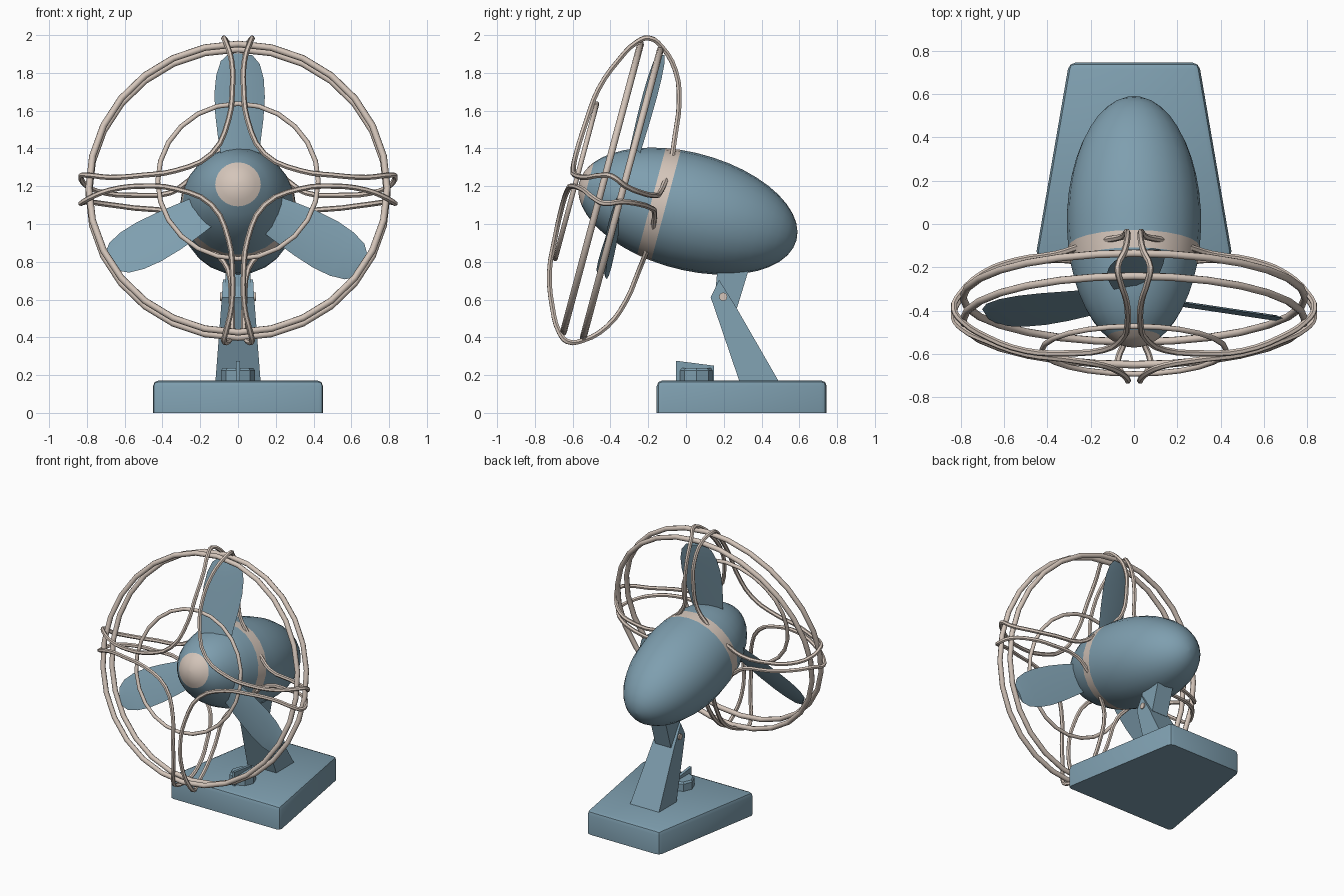
import bpy, bmesh, math
from mathutils import Matrix, Vector

if "Cube" in bpy.data.objects:
    bpy.data.objects.remove(bpy.data.objects["Cube"])


def material(name, rgb):
    m = bpy.data.materials.new(name)
    m.diffuse_color = (*rgb, 1)
    m.use_nodes = True
    m.node_tree.nodes["Principled BSDF"].inputs["Base Color"].default_value = m.diffuse_color
    return m


BLUE = material("dusty_blue", (0.21, 0.345, 0.43))
CREAM = material("warm_cream", (0.66, 0.56, 0.49))
# Head frame: local x = right, y = up in the cage plane, z = forward along the tilted axis
HEAD = Matrix.Translation((0, 0.01, 1.068)) @ Matrix.Rotation(math.radians(75), 4, 'X')


def finish(name, mesh, mat, matrix=Matrix(), angle=35):
    mesh.materials.clear()
    mesh.materials.append(mat)
    ob = bpy.data.objects.new(name, mesh)
    ob.matrix_world = matrix
    bpy.context.collection.objects.link(ob)
    bpy.ops.object.select_all(action='DESELECT')
    ob.select_set(True)
    bpy.context.view_layer.objects.active = ob
    if angle:
        bpy.ops.object.shade_smooth_by_angle(angle=math.radians(angle))
    return ob


def from_bmesh(name, bm, mat, matrix=Matrix(), angle=35):
    bmesh.ops.recalc_face_normals(bm, faces=bm.faces)
    mesh = bpy.data.meshes.new(name)
    bm.to_mesh(mesh)
    bm.free()
    return finish(name, mesh, mat, matrix, angle)


def loft(name, rings, mat, matrix=Matrix(), angle=35, bevel=0):
    """Join point loops of equal length and cap both ends."""
    bm = bmesh.new()
    vs = [[bm.verts.new(p) for p in r] for r in rings]
    n = len(vs[0])
    for a, b in zip(vs, vs[1:]):
        for i in range(n):
            bm.faces.new((a[i], a[(i + 1) % n], b[(i + 1) % n], b[i]))
    bm.faces.new(vs[0])
    bm.faces.new(vs[-1])
    if bevel:
        edges = [e for e in bm.edges if any(v in vs[-1] for v in e.verts)]
        bmesh.ops.bevel(bm, geom=edges, offset=bevel, segments=2, affect='EDGES', profile=0.5)
    return from_bmesh(name, bm, mat, matrix, angle)


def side_profile(name, pts, widths, mat):
    """Extrude a (y, z) outline across x, with a half width per point."""
    return loft(name, [[(s * w, y, z) for (y, z), w in zip(pts, widths)] for s in (-1, 1)],
                mat, angle=0)


def circle(r, z, n=24):
    return [(r * math.cos(2 * math.pi * i / n), r * math.sin(2 * math.pi * i / n), z)
            for i in range(n)]


def wire(name, pts, radius, mat):
    cu = bpy.data.curves.new(name, 'CURVE')
    cu.dimensions = '3D'
    cu.bevel_depth, cu.bevel_resolution = radius, 1
    cu.resolution_u, cu.use_fill_caps = 3, True
    sp = cu.splines.new('BEZIER')
    sp.bezier_points.add(len(pts) - 1)
    for bp, p in zip(sp.bezier_points, pts):
        bp.co = p
        bp.handle_left_type = bp.handle_right_type = 'AUTO'
    tmp = bpy.data.objects.new(name + "_path", cu)
    bpy.context.collection.objects.link(tmp)
    dg = bpy.context.evaluated_depsgraph_get()
    mesh = bpy.data.meshes.new_from_object(tmp.evaluated_get(dg))
    bpy.data.objects.remove(tmp)
    return finish(name, mesh, mat, HEAD, 50)


def cage_ring(name, R, r, z, seg):
    bm = bmesh.new()
    n = 8
    g = [[bm.verts.new(((R + r * math.cos(b)) * math.cos(a), (R + r * math.cos(b)) * math.sin(a),
                        z + r * math.sin(b)))
          for b in (2 * math.pi * j / n for j in range(n))]
         for a in (2 * math.pi * i / seg for i in range(seg))]
    for i in range(seg):
        for j in range(n):
            k, l = (i + 1) % seg, (j + 1) % n
            bm.faces.new((g[i][j], g[k][j], g[k][l], g[i][l]))
    return from_bmesh(name, bm, CREAM, HEAD, 50)


# Egg-shaped head cut into housing, collar, spinner and nose cap
LEN, RAD = 0.595, 0.31


def egg(name, z0, z1, steps, mat):
    t0, t1 = math.acos(z0 / LEN), math.acos(z1 / LEN)
    rings = []
    for i in range(steps + 1):
        t = t0 + (t1 - t0) * i / steps
        rings.append(circle(max(RAD * math.sin(t), 0.004), LEN * math.cos(t)))
    loft(name, rings, mat, HEAD)


egg("motor_housing", -LEN, 0.12, 12, BLUE)
egg("collar_band", 0.12, 0.20, 2, CREAM)
egg("spinner", 0.20, 0.548, 6, BLUE)
egg("nose_cap", 0.548, LEN, 4, CREAM)

# Three pitched blades
outline = [(0.18, -0.09, 0.11), (0.30, -0.11, 0.125), (0.42, -0.125, 0.14), (0.54, -0.13, 0.148),
           (0.64, -0.12, 0.142), (0.72, -0.095, 0.12), (0.765, -0.05, 0.08)]
for k in range(3):
    rings = []
    for r, a, b in outline:
        m = (a + b) / 2
        rings.append([(a, r, 0), (m, r, 0.016), (b, r, 0), (m, r, -0.010)])
    M = (HEAD @ Matrix.Translation((0, 0, 0.355)) @ Matrix.Rotation(k * math.tau / 3, 4, 'Z')
         @ Matrix.Rotation(math.radians(16), 4, 'Y'))
    loft(f"blade_{k + 1}", rings, BLUE, M, 30)

# Cage: two rim rings, a front ring and four bent quadrant wires
cage_ring("front_rim_ring", 0.79, 0.018, 0.471, 28)
cage_ring("rear_rim_ring", 0.79, 0.018, 0.362, 28)
cage_ring("inner_front_ring", 0.425, 0.013, 0.613, 24)
# (sideways offset, radius, forward) from the collar over the rim to the middle of the bend
half = [(0.13, 0.255, 0.155), (0.055, 0.36, 0.168), (0.035, 0.55, 0.195), (0.03, 0.70, 0.255),
        (0.045, 0.805, 0.36), (0.075, 0.832, 0.438), (0.065, 0.795, 0.492), (0.035, 0.68, 0.56),
        (0.03, 0.50, 0.625), (0.05, 0.33, 0.642)]
path = [Vector(p) for p in half] + [Vector((0.14, 0.14, 0.65))]
path += [Vector((r, o, u)) for o, r, u in reversed(half)]
for k in range(4):
    R = Matrix.Rotation(k * math.pi / 2, 3, 'Z')
    wire(f"cage_wire_{k + 1}", [R @ p for p in path], 0.0145, CREAM)

# Stand: neck under the housing, leaning arm and pivot bolt
side_profile("neck", [(0.17, 0.80), (0.345, 0.80), (0.27, 0.555), (0.15, 0.585)],
             [0.065] * 4, BLUE)
side_profile("arm", [(0.175, 0.705), (0.13, 0.61), (0.142, 0.58), (0.285, 0.16), (0.495, 0.16),
                     (0.265, 0.56)], [0.08, 0.085, 0.088, 0.12, 0.12, 0.088], BLUE)
bolt = Matrix.Translation((0, 0.197, 0.615)) @ Matrix.Rotation(math.pi / 2, 4, 'Y')
loft("pivot_bolt", [circle(0.022, -0.094, 12), circle(0.022, 0.094, 12)], CREAM, bolt)

# Wedge-shaped base with softened top edges
foot = [(-0.455, -0.155), (0.455, -0.155), (0.30, 0.745), (-0.30, 0.745)]
loft("base", [[(x, y, z) for x, y in foot] for z in (0, 0.172)], BLUE, bevel=0.03)

# Switch knob with a thin grip
knob = Matrix.Translation((0, 0.055, 0))
loft("switch_knob", [circle(r, z, 8) for r, z in ((0.09, 0.165), (0.09, 0.225), (0.08, 0.238))],
     BLUE, knob, 0)
side_profile("switch_grip", [(-0.053, 0.17), (-0.053, 0.276), (0.148, 0.25), (0.148, 0.17)],
             [0.01] * 4, BLUE)
